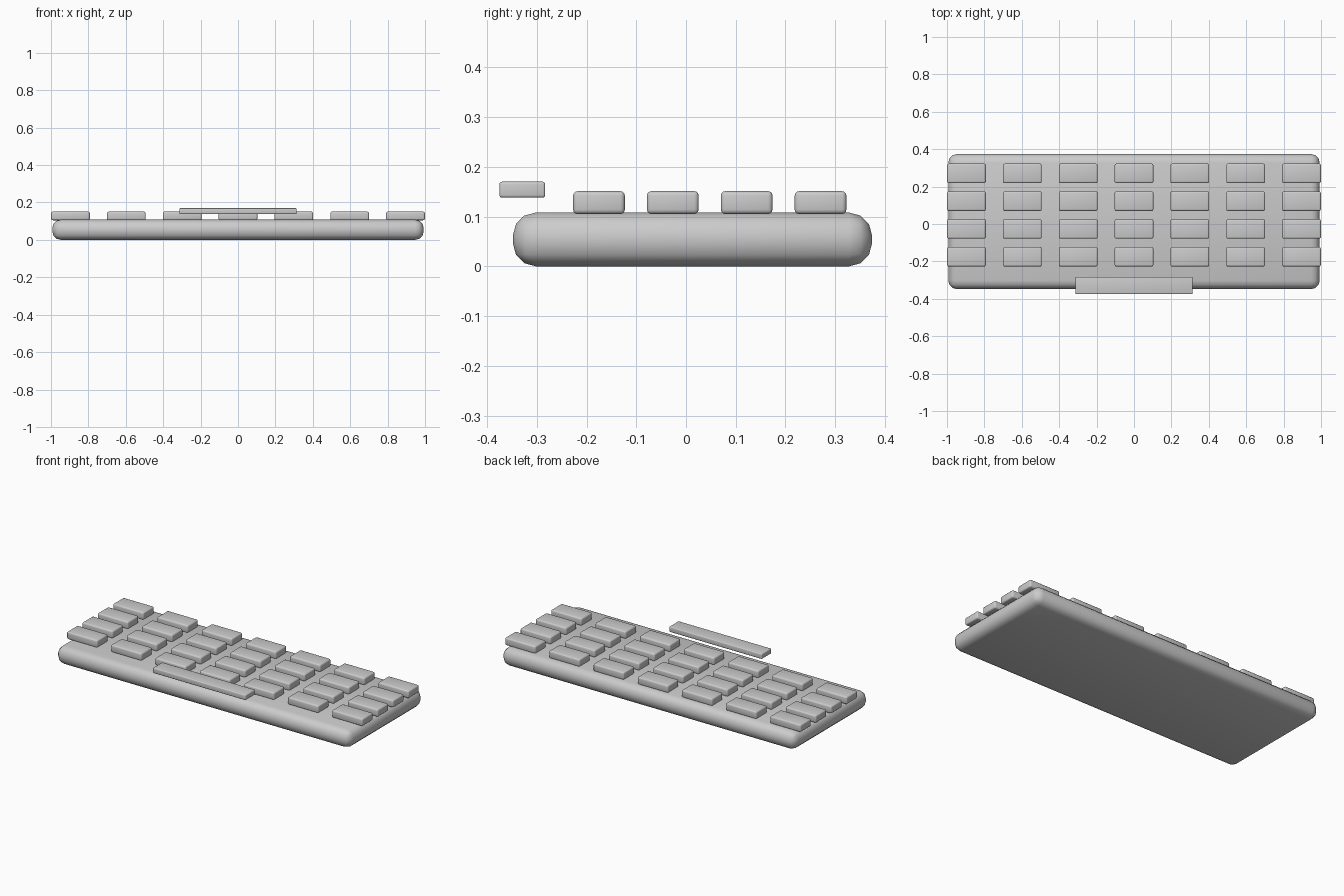
import bpy
import math

cube = bpy.data.objects.get("Cube")
if cube:
    bpy.data.objects.remove(cube, do_unlink=True)

grey = bpy.data.materials.new("plain grey")
grey.use_nodes = True
colour = (0.6, 0.6, 0.6, 1)
grey.diffuse_color = colour
grey.node_tree.nodes["Principled BSDF"].inputs["Base Color"].default_value = colour


def rounded_box(name, centre, size, radius, segments):
    """Box with bevelled edges, smooth shaded across the rounding."""
    bpy.ops.mesh.primitive_cube_add(size=1, location=centre)
    box = bpy.context.object
    box.name = name
    box.scale = size
    bpy.ops.object.transform_apply(location=False, rotation=False, scale=True)
    bevel = box.modifiers.new("rounding", "BEVEL")
    bevel.width = radius
    bevel.segments = segments
    bpy.ops.object.modifier_apply(modifier=bevel.name)
    bpy.ops.object.shade_smooth_by_angle(angle=math.radians(35))
    box.data.materials.append(grey)
    return box


# Thick rounded body
rounded_box("keyboard_body", (0, 0.013, 0.054), (1.986, 0.722, 0.108), 0.046, 3)

# Four rows of seven keys
for row in range(4):
    for column in range(7):
        x = (column - 3) * 0.2985
        y = -0.175 + row * 0.1485
        rounded_box(f"key_{row + 1}_{column + 1}", (x, y, 0.128),
                    (0.207, 0.104, 0.046), 0.009, 3)

# Raised space bar overhanging the front edge
rounded_box("space_bar", (0, -0.329, 0.154), (0.627, 0.092, 0.032), 0.005, 3)
